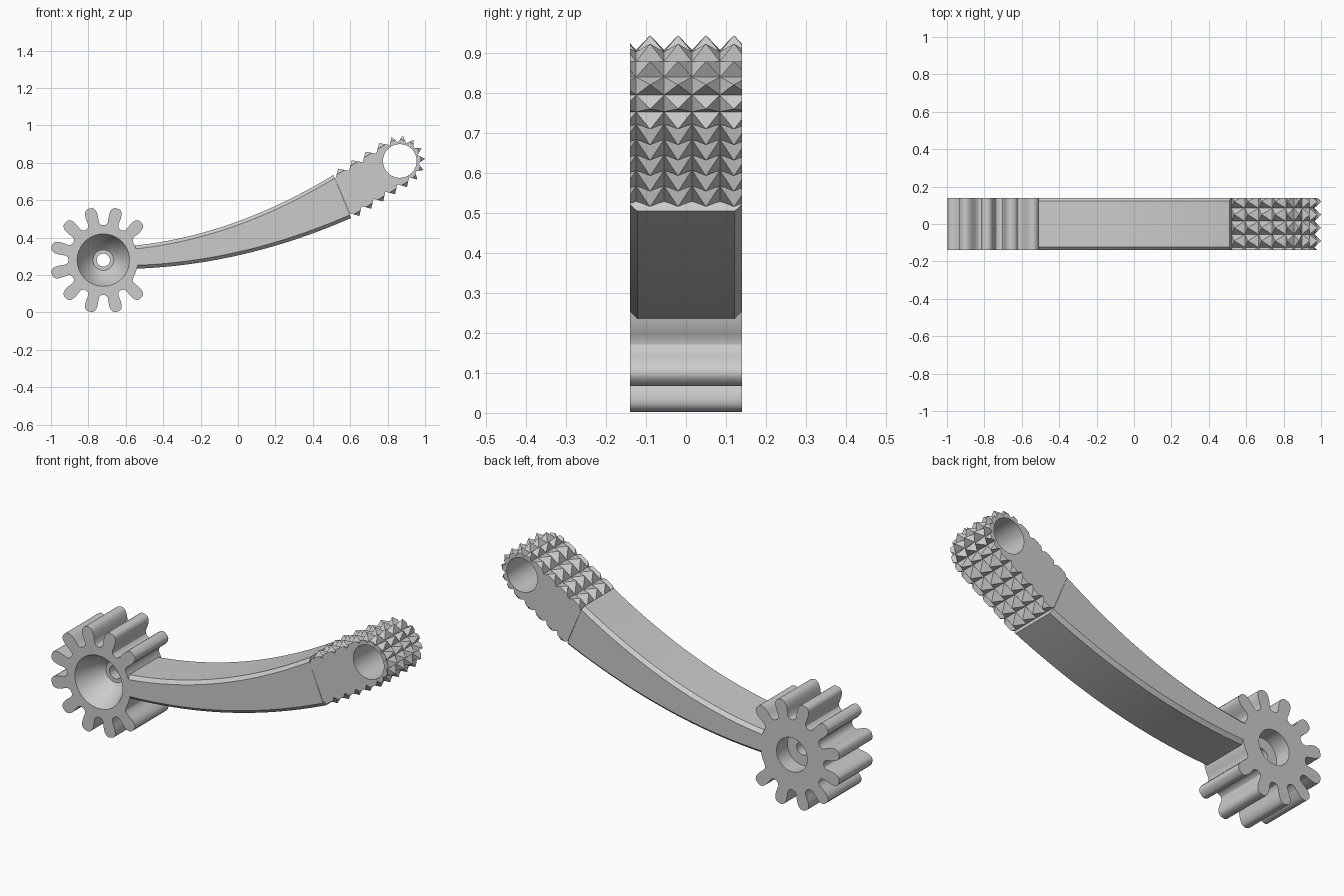
import bpy, bmesh
from math import sin, cos, radians, atan2, hypot, pi
from mathutils import Vector

if "Cube" in bpy.data.objects:
    bpy.data.objects.remove(bpy.data.objects["Cube"])

HALF = 0.14                        # half the thickness in y
GEAR = Vector((-0.72, 0, 0.28))    # gear centre
EYE = Vector((0.865, 0, 0.81))     # centre of the eye in the grip

grey = bpy.data.materials.new("plain_grey")
grey.use_nodes = True
grey.diffuse_color = (0.6, 0.6, 0.6, 1)
grey.node_tree.nodes["Principled BSDF"].inputs["Base Color"].default_value = (0.6, 0.6, 0.6, 1)


def make_object(name, bm):
    bmesh.ops.recalc_face_normals(bm, faces=bm.faces)
    mesh = bpy.data.meshes.new(name)
    bm.to_mesh(mesh)
    bm.free()
    mesh.materials.append(grey)
    obj = bpy.data.objects.new(name, mesh)
    bpy.context.collection.objects.link(obj)
    return obj


def loft(name, rings):
    """Skin matching rings of points and cap both ends."""
    bm = bmesh.new()
    loops = [[bm.verts.new(p) for p in ring] for ring in rings]
    n = len(loops[0])
    for a, b in zip(loops, loops[1:]):
        for i in range(n):
            j = (i + 1) % n
            bm.faces.new((a[i], a[j], b[j], b[i]))
    bm.faces.new(loops[0])
    bm.faces.new(loops[-1])
    return make_object(name, bm)


def activate(obj):
    bpy.ops.object.select_all(action='DESELECT')
    obj.select_set(True)
    bpy.context.view_layer.objects.active = obj


def bore(obj, centre, profile, segments=64):
    """Cut a turned hole, given as (radius, y) pairs, out of obj."""
    rings = [[centre + Vector((r * cos(2 * pi * k / segments), y, r * sin(2 * pi * k / segments)))
              for k in range(segments)] for r, y in profile]
    cutter = loft("bore_cutter", rings)
    cutter.hide_render = True
    mod = obj.modifiers.new("bore", 'BOOLEAN')
    mod.operation = 'DIFFERENCE'
    mod.solver = 'EXACT'
    mod.object = cutter
    activate(obj)
    bpy.ops.object.modifier_apply(modifier=mod.name)
    bpy.data.objects.remove(cutter)


def smooth(obj):
    activate(obj)
    bpy.ops.object.shade_smooth_by_angle(angle=radians(30))


# Gear: rounded teeth, with the two facing the arm left out
half_tooth = [(0.182, 0.042), (0.188, 0.034), (0.2, 0.029), (0.22, 0.031), (0.24, 0.033),
              (0.258, 0.032), (0.271, 0.028), (0.28, 0.021), (0.285, 0.011)]
tooth = [(r, -w) for r, w in half_tooth] + [(r, w) for r, w in reversed(half_tooth)]
outline = []
for k in range(12):
    mid = radians(15 + 30 * k)
    for r, w in tooth:
        ang = mid + atan2(w, r)
        rad = min(hypot(r, w), 0.185) if k in (0, 11) else hypot(r, w)
        outline.append((rad * cos(ang), rad * sin(ang)))
gear = loft("gear", [[GEAR + Vector((x, y, z)) for x, z in outline] for y in (-HALF, HALF)])

# Countersunk front, small through hole, counterbored back
bore(gear, GEAR, [(0.158, -0.18), (0.09, -0.03), (0.055, 0.0), (0.035, 0.0),
                  (0.035, 0.05), (0.09, 0.05), (0.09, 0.18)])
smooth(gear)


# Arm: curved bar with chamfered long edges
def arm_bottom(x):
    return 0.305 + 0.225 * x + 0.175 * x * x


def arm_top(x):
    return 0.487 + 0.365 * x + 0.237 * x * x


CHAMFER = 0.018
STATIONS = 24
sections = []
for s in range(STATIONS + 1):
    t = s / STATIONS
    xb = -0.55 + t * 1.155
    xt = -0.56 + t * 1.07
    low = Vector((xb, 0, arm_bottom(xb)))
    high = Vector((xt, 0, arm_top(xt)))
    f = CHAMFER / (high - low).length
    side = [(HALF - CHAMFER, 0), (HALF, f), (HALF, 1 - f), (HALF - CHAMFER, 1)]
    ring = side + [(-y, u) for y, u in reversed(side)]
    sections.append([low.lerp(high, u) + Vector((0, y, 0)) for y, u in ring])
smooth(loft("arm", sections))

# Grip: slot-shaped end covered in pyramids
ARC_STEPS, LOW_ROWS, TOP_ROWS = 7, 5, 4
arc = [EYE + 0.1 * Vector((cos(a), 0, sin(a)))
       for a in (radians(-60 + 182 * k / ARC_STEPS) for k in range(ARC_STEPS + 1))]
low_start = Vector((0.597, 0, 0.53))
top_start = Vector((0.52, 0, 0.712))
path = [low_start.lerp(arc[0], k / LOW_ROWS) for k in range(LOW_ROWS)]
path += arc
path += [arc[-1].lerp(top_start, k / TOP_ROWS) for k in range(1, TOP_ROWS + 1)]

bm = bmesh.new()
columns = [-0.195 + 0.07 * j for j in range(6)]
grid = [[bm.verts.new((p.x, y, p.z)) for y in columns] for p in path]
pyramids = []
for i in range(len(grid)):
    a, b = grid[i], grid[(i + 1) % len(grid)]
    for j in range(len(columns) - 1):
        face = bm.faces.new((a[j], a[j + 1], b[j + 1], b[j]))
        if i < len(grid) - 1:
            pyramids.append(face)
bm.normal_update()
bmesh.ops.poke(bm, faces=pyramids, offset=0.039)

# Trim the pyramids flush with both sides and close them
for sign in (-1, 1):
    cut = bmesh.ops.bisect_plane(bm, geom=bm.verts[:] + bm.edges[:] + bm.faces[:],
                                 plane_co=(0, sign * HALF, 0), plane_no=(0, sign, 0),
                                 clear_outer=True)
    rim = [e for e in cut["geom_cut"] if isinstance(e, bmesh.types.BMEdge)]
    bmesh.ops.edgeloop_fill(bm, edges=rim)
grip = make_object("grip", bm)
bore(grip, EYE, [(0.09, -0.2), (0.09, 0.2)])
smooth(grip)
